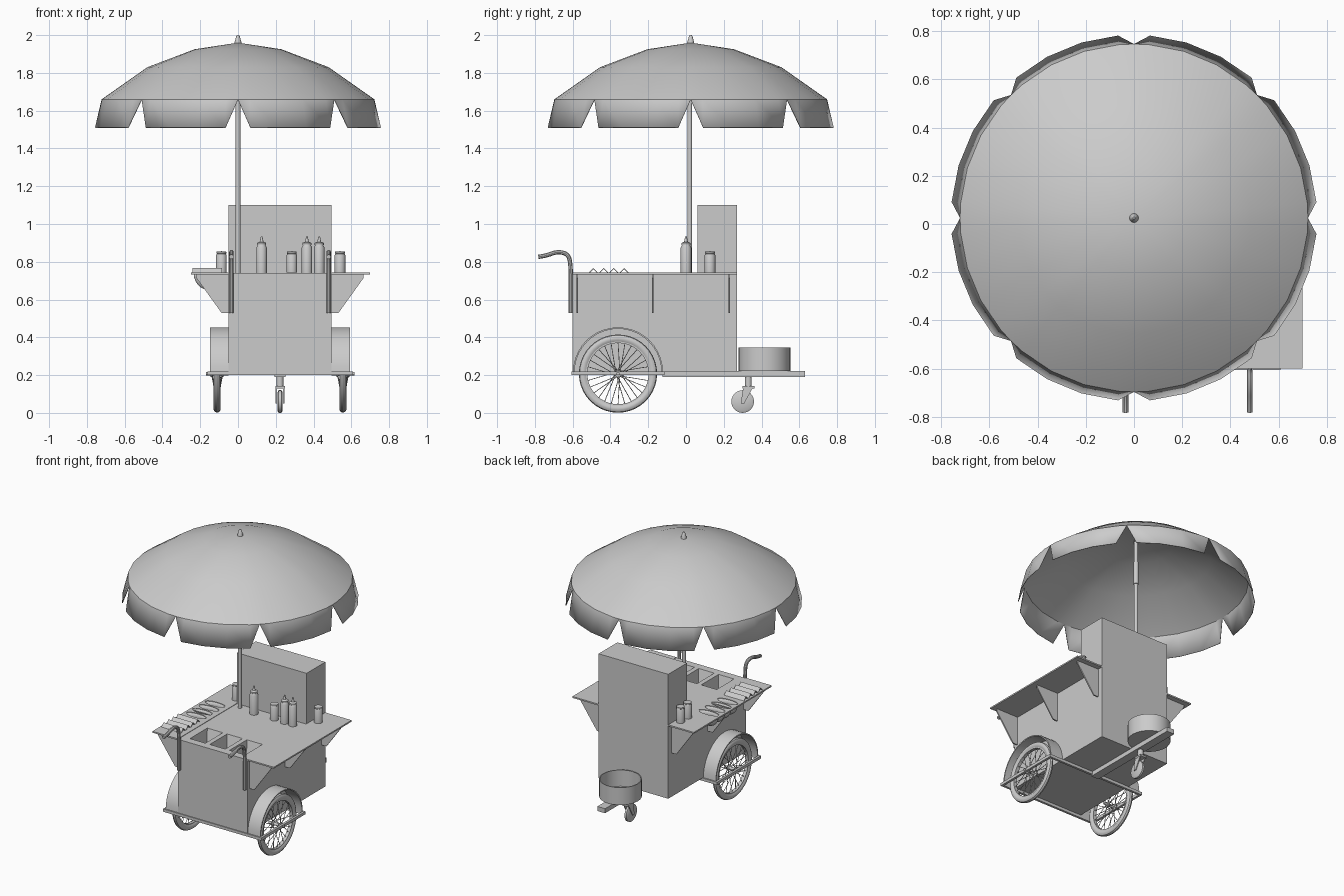
import bpy, bmesh
from math import sin, cos, pi, radians
from mathutils import Vector

if "Cube" in bpy.data.objects:
    bpy.data.objects.remove(bpy.data.objects["Cube"])

CX = 0.2225   # cart centre line


def obj(name, bm):
    bmesh.ops.recalc_face_normals(bm, faces=bm.faces)
    me = bpy.data.meshes.new(name)
    bm.to_mesh(me)
    bm.free()
    o = bpy.data.objects.new(name, me)
    bpy.context.collection.objects.link(o)
    return o


def prism(name, pts, axis, a, b):
    """Polygon extruded from a to b along axis (x: pts are y,z; y: pts are x,z)."""
    bm = bmesh.new()
    put = (lambda p, t: (t, p[0], p[1])) if axis == 'x' else (lambda p, t: (p[0], t, p[1]))
    A = [bm.verts.new(put(p, a)) for p in pts]
    B = [bm.verts.new(put(p, b)) for p in pts]
    bm.faces.new(A)
    bm.faces.new(B)
    n = len(pts)
    for i in range(n):
        bm.faces.new((A[i], A[(i + 1) % n], B[(i + 1) % n], B[i]))
    return obj(name, bm)


def box(name, x0, x1, y0, y1, z0, z1):
    return prism(name, [(x0, z0), (x1, z0), (x1, z1), (x0, z1)], 'y', y0, y1)


def lathe(name, prof, loc, axis='Z', n=24):
    """Profile of (radius, height) spun round an axis."""
    bm = bmesh.new()
    vs = [bm.verts.new((r, 0, h)) for r, h in prof]
    for a, b in zip(vs, vs[1:]):
        bm.edges.new((a, b))
    bmesh.ops.spin(bm, geom=bm.verts[:] + bm.edges[:], cent=(0, 0, 0), axis=(0, 0, 1),
                   angle=2 * pi, steps=n, use_duplicate=False)
    bmesh.ops.remove_doubles(bm, verts=bm.verts, dist=1e-5)
    if axis == 'X':
        for v in bm.verts:
            v.co = Vector((v.co.z, v.co.x, v.co.y))
    for v in bm.verts:
        v.co += Vector(loc)
    return obj(name, bm)


def tube(name, paths, r, res=3, smooth=False):
    cu = bpy.data.curves.new(name, 'CURVE')
    cu.dimensions = '3D'
    cu.bevel_depth, cu.bevel_resolution, cu.use_fill_caps = r, res, True
    for pts in paths:
        sp = cu.splines.new('NURBS' if smooth else 'POLY')
        sp.points.add(len(pts) - 1)
        for p, c in zip(sp.points, pts):
            p.co = (*c, 1)
        if smooth:
            sp.use_endpoint_u, sp.order_u, sp.resolution_u = True, 3, 5
    o = bpy.data.objects.new(name, cu)
    bpy.context.collection.objects.link(o)
    bpy.ops.object.select_all(action='DESELECT')
    o.select_set(True)
    bpy.context.view_layer.objects.active = o
    bpy.ops.object.convert(target='MESH')
    return bpy.context.object


def cut(o, cutter):
    m = o.modifiers.new('cut', 'BOOLEAN')
    m.operation, m.object, m.solver = 'DIFFERENCE', cutter, 'EXACT'
    bpy.context.view_layer.objects.active = o
    bpy.ops.object.modifier_apply(modifier=m.name)
    bpy.data.objects.remove(cutter)


# cart body with raised back cabinet and three sunken food pans
body = prism('cart_body', [(-0.6, 0.22), (0.27, 0.22), (0.27, 1.1), (0.06, 1.1),
                           (0.06, 0.74), (-0.6, 0.74)], 'x', -0.05, 0.495)
for i in (-1, 0, 1):
    bm = bmesh.new()
    bmesh.ops.create_cube(bm, size=1)
    for v in bm.verts:
        k = 1 if v.co.z > 0 else 0.7
        v.co = (CX + i * 0.155 + v.co.x * 0.125 * k, -0.45 + v.co.y * 0.2 * k,
                0.75 if v.co.z > 0 else 0.65)
    cut(body, obj('pan_cutter', bm))

# side shelves and brackets
left_shelf = box('left_shelf', -0.25, -0.05, -0.6, 0.27, 0.733, 0.743)
box('right_shelf', 0.495, 0.70, -0.6, 0.27, 0.733, 0.743)
for s in (-1, 1):
    for y in (-0.575, -0.175, 0.23):
        pts = [(CX + s * x, z) for x, z in ((0.2725, 0.735), (0.443, 0.735), (0.443, 0.715), (0.31, 0.53), (0.2725, 0.53))]
        prism('shelf_bracket', pts, 'y', y - 0.004, y + 0.004)

# oval bowls sunk in the left shelf
for i in range(4):
    def oval(name, lower):
        bm = bmesh.new()
        bmesh.ops.create_uvsphere(bm, u_segments=24, v_segments=12, radius=1)
        if lower:
            bmesh.ops.delete(bm, geom=[v for v in bm.verts if v.co.z > 0.01], context='VERTS')
        for v in bm.verts:
            v.co = (-0.158 + v.co.x * 0.077, -0.24 + i * 0.07 + v.co.y * 0.029, 0.74 + v.co.z * 0.088)
        return obj(name, bm)
    cut(left_shelf, oval('bowl_cutter', False))
    m = oval('oval_bowl', True).modifiers.new('shell', 'SOLIDIFY')
    m.thickness = 0.003

# folded tents on the left shelf
for y in (-0.49, -0.435, -0.382, -0.328):
    prism('folded_tent', [(y - 0.024, 0.743), (y, 0.767), (y + 0.024, 0.743), (y + 0.018, 0.743),
                          (y, 0.761), (y - 0.018, 0.743)], 'x', -0.24, -0.085)

# sauce bottles and jars
for x in (0.125, 0.365, 0.43):
    lathe('sauce_bottle', [(0, 0.74), (0.028, 0.74), (0.028, 0.875), (0.021, 0.888), (0.024, 0.89),
                           (0.024, 0.9), (0.01, 0.906), (0.004, 0.935), (0, 0.935)], (x, 0, 0), n=16)
for x, y in ((-0.088, 0.107), (-0.088, 0.186), (0.285, 0), (0.54, 0.127)):
    lathe('jar', [(0, 0.742), (0.028, 0.742), (0.028, 0.835), (0.024, 0.842), (0.026, 0.844),
                  (0.026, 0.853), (0, 0.856)], (x, y, 0), n=16)

# umbrella canopy with notched valance
UY = 0.025
bm = bmesh.new()
angs = [45 * k + a for k in range(8) for a in (0, 5, 16.67, 28.33, 40)]
n = len(angs)
ring = lambda r, z: [bm.verts.new((r * cos(radians(a)), UY + r * sin(radians(a)), z)) for a in angs]
rings = [ring(0.23, 1.925), ring(0.48, 1.83), ring(0.722, 1.66)]
low = ring(0.76, 1.51)
top = bm.verts.new((0, UY, 1.96))
for i in range(n):
    j = (i + 1) % n
    bm.faces.new((top, rings[0][i], rings[0][j]))
    for a, b in zip(rings, rings[1:]):
        bm.faces.new((a[i], b[i], b[j], a[j]))
    R = rings[-1]
    keep = [R[i]] + ([low[i]] if i % 5 else []) + ([low[j]] if j % 5 else []) + [R[j]]
    bm.faces.new(keep)
for i in range(0, n, 5):
    bm.verts.remove(low[i])
canopy = obj('umbrella_canopy', bm)
m = canopy.modifiers.new('cloth', 'SOLIDIFY')
m.thickness = 0.004

# umbrella pole, collar and finial
lathe('umbrella_pole', [(0, 0.74), (0.013, 0.74), (0.013, 1.95), (0, 1.95)], (0, UY - 0.005, 0), n=16)
lathe('pole_collar', [(0.013, 1.64), (0.017, 1.64), (0.017, 1.8), (0.013, 1.8)], (0, UY - 0.005, 0), n=16)
lathe('umbrella_finial', [(0.02, 1.95), (0.018, 1.963), (0.009, 1.995), (0.005, 2.0), (0, 2.0)], (0, UY, 0), n=16)

# push handles
for x in (-0.035, 0.48):
    tube('push_handle', [[(x, -0.61, 0.53), (x, -0.61, 0.68), (x, -0.61, 0.77), (x, -0.62, 0.84),
                          (x, -0.68, 0.855), (x, -0.74, 0.832), (x, -0.782, 0.826)]], 0.012, smooth=True)

# wheels, fenders and wheel frames
WY, WZ = -0.36, 0.208
for s in (-1, 1):
    wx = CX + s * 0.333
    c = (wx, WY, WZ)
    circ = [(0.186 + 0.021 * cos(k * pi / 5), 0.019 * sin(k * pi / 5)) for k in range(11)]
    lathe('tire', circ, c, 'X', 40)
    lathe('wheel_rim', [(0.17, -0.012), (0.162, -0.012), (0.162, 0.012), (0.17, 0.012)], c, 'X', 40)
    lathe('wheel_hub', [(0, -0.034), (0.018, -0.034), (0.018, -0.026), (0.01, -0.02), (0.01, 0.02),
                        (0.018, 0.026), (0.018, 0.034), (0, 0.034)], c, 'X', 16)
    spokes = []
    for k in range(28):
        a = 2 * pi * k / 28
        b = a + (0.7 if k % 4 < 2 else -0.7)
        spokes.append([(wx + (0.028 if k % 2 else -0.028), WY + 0.015 * cos(b), WZ + 0.015 * sin(b)),
                       (wx, WY + 0.165 * cos(a), WZ + 0.165 * sin(a))])
    tube('wheel_spokes', spokes, 0.002, 1)
    arc = [k * pi / 20 for k in range(21)]
    pts = [(WY + r * cos(a), 0.215 + r * sin(a)) for r, seq in ((0.238, arc), (0.23, arc[::-1])) for a in seq]
    prism('fender', pts, 'x', CX + s * 0.272, CX + s * 0.37)
    out = CX + s * 0.377
    box('wheel_frame_rail', out - 0.008, out + 0.008, -0.605, -0.115, 0.2, 0.22)
    lathe('axle', [(0, -0.06), (0.009, -0.06), (0.009, 0.06), (0, 0.06)], c, 'X', 12)
for y in (-0.598, -0.122):
    box('frame_cross_bar', CX - 0.385, CX + 0.385, y - 0.008, y + 0.008, 0.2, 0.22)

# rear beam, bucket and caster
box('rear_beam', CX - 0.03, CX + 0.03, -0.125, 0.63, 0.19, 0.222)
lathe('bucket', [(0, 0.222), (0.137, 0.222), (0.137, 0.345), (0.131, 0.345), (0.131, 0.23), (0, 0.23)],
      (CX, 0.415, 0), n=32)
lathe('caster_stem', [(0, 0.13), (0.018, 0.13), (0.018, 0.19), (0, 0.19)], (CX, 0.33, 0), n=16)
lathe('caster_wheel', [(0, -0.013), (0.05, -0.013), (0.06, -0.007), (0.06, 0.007), (0.05, 0.013), (0, 0.013)],
      (CX, 0.3, 0.06), 'X', 24)
box('caster_plate', CX - 0.025, CX + 0.025, 0.3, 0.362, 0.13, 0.142)
for s in (-1, 1):
    prism('caster_fork', [(0.29, 0.05), (0.308, 0.05), (0.355, 0.135), (0.303, 0.135)], 'x',
          CX + s * 0.017, CX + s * 0.023)

# shading
bpy.ops.object.select_all(action='DESELECT')
for o in bpy.context.scene.objects:
    if o.type == 'MESH':
        o.select_set(True)
        bpy.context.view_layer.objects.active = o
bpy.ops.object.shade_smooth_by_angle(angle=radians(35))
